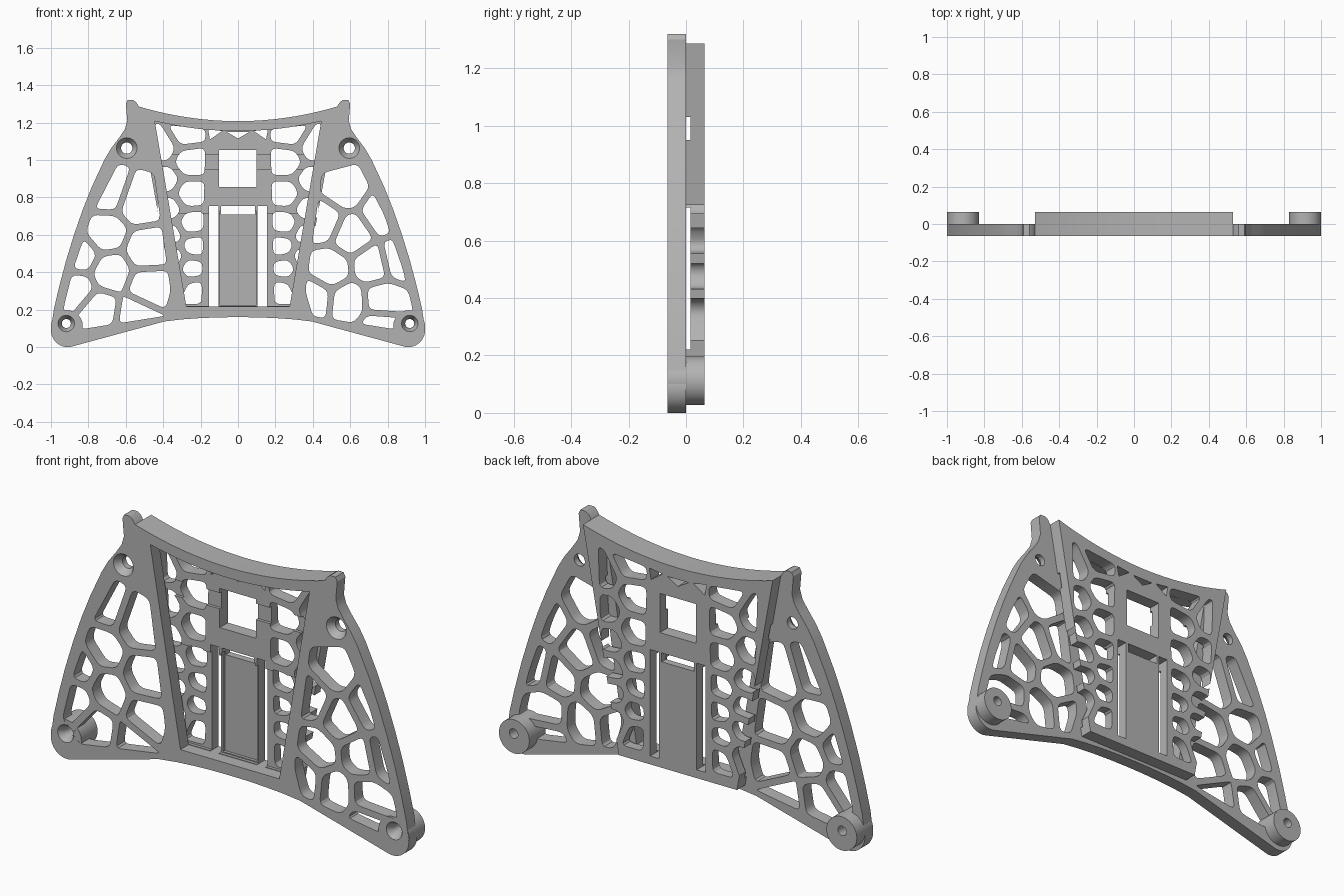
import bpy, bmesh, math
from mathutils import Vector

if "Cube" in bpy.data.objects:
    bpy.data.objects.remove(bpy.data.objects["Cube"])

grey = bpy.data.materials.new("plain grey")
grey.use_nodes = True
grey.diffuse_color = (0.45, 0.45, 0.45, 1)
grey.node_tree.nodes["Principled BSDF"].inputs["Base Color"].default_value = grey.diffuse_color

DEPTH = 0.065   # thickness of each layer
RIB = 0.017     # half width of the web ribs


def loft(bm, rings):
    """Closed solid through rings given as (y, outline in x and z)."""
    loops = [[bm.verts.new((x, y, z)) for x, z in pts] for y, pts in rings]
    for a, b in zip(loops, loops[1:]):
        for i in range(len(a)):
            j = (i + 1) % len(a)
            bm.faces.new((a[i], a[j], b[j], b[i]))
    bm.faces.new(loops[0])
    bm.faces.new(loops[-1])


def prism(bm, pts, y0, y1):
    loft(bm, [(y0, pts), (y1, pts)])


def circle(cx, cz, r, start=0, end=360, n=32):
    angles = [math.radians(start + (end - start) * i / n) for i in range(n)]
    return [(cx + r * math.cos(a), cz + r * math.sin(a)) for a in angles]


def box(x0, x1, z0, z1):
    return [(x0, z0), (x1, z0), (x1, z1), (x0, z1)]


def mirrored(pts):
    return [(-x, z) for x, z in reversed(pts)]


def make(name, bm):
    bmesh.ops.recalc_face_normals(bm, faces=bm.faces)
    mesh = bpy.data.meshes.new(name)
    bm.to_mesh(mesh)
    bm.free()
    mesh.materials.append(grey)
    obj = bpy.data.objects.new(name, mesh)
    bpy.context.collection.objects.link(obj)
    return obj


def cut(obj, bm):
    """Subtract the solids in bm from obj."""
    tool = make("cutter", bm)
    tool.hide_render = True
    mod = obj.modifiers.new("cut", "BOOLEAN")
    mod.operation, mod.solver, mod.object = "DIFFERENCE", "EXACT", tool
    graph = bpy.context.evaluated_depsgraph_get()
    mesh = bpy.data.meshes.new_from_object(obj.evaluated_get(graph))
    obj.modifiers.clear()
    obj.data = mesh
    bpy.data.objects.remove(tool)


def clip(poly, point, normal):
    out = []
    for a, b in zip(poly, poly[1:] + poly[:1]):
        da, db = (a - point).dot(normal), (b - point).dot(normal)
        if da <= 0:
            out.append(a)
        if da * db < 0:
            out.append(a.lerp(b, da / (da - db)))
    return out


def rounded(poly, radius):
    out = []
    for i, p in enumerate(poly):
        ends = []
        for q in (poly[i - 1], poly[(i + 1) % len(poly)]):
            size = (q - p).length
            ends.append(p.lerp(q, min(radius, size * 0.4) / size))
        for t in (0, 0.33, 0.67, 1):
            out.append(tuple(ends[0].lerp(p, t).lerp(p.lerp(ends[1], t), t)))
    return out


def cells(region, seeds, radius=0.03):
    """Rounded web openings, one around each seed, inside a convex region."""
    seeds = [Vector(s) for s in seeds]
    result = []
    for s in seeds:
        poly = [Vector(p) for p in region]
        for o in seeds:
            if o is not s:
                d = (o - s).normalized()
                poly = clip(poly, (s + o) / 2 - d * RIB, d)
        tidy = [p for i, p in enumerate(poly) if (p - poly[i - 1]).length > 0.004]
        if len(tidy) > 2:
            result.append(rounded(tidy, radius))
    return result


def top_edge(x):
    return 1.208 + 0.078 * (x / 0.53) ** 2


# Front frame: winged outline with corner ears and a central opening
half = [(-0.53 * i / 12, top_edge(0.53 * i / 12)) for i in range(1, 13)]
half += [(-0.545, 1.31), (-0.56, 1.32), (-0.59, 1.32), (-0.6, 1.3), (-0.592, 1.21),
         (-0.605, 1.165), (-0.635, 1.12), (-0.68, 1.06), (-0.715, 1.0), (-0.78, 0.86),
         (-0.83, 0.735), (-0.877, 0.6), (-0.92, 0.46), (-0.957, 0.32), (-0.985, 0.2)]
half += circle(-0.91, 0.09, 0.09, 165, 290, 16)
half += [(-0.394, 0.137), (-0.3, 0.148), (-0.2, 0.155), (-0.1, 0.159)]
bm = bmesh.new()
prism(bm, [(0, top_edge(0))] + half + [(0, 0.16)] + mirrored(half), -DEPTH, 0)
front_frame = make("front_frame", bm)

opening = [(-0.276, 0.217), (0.276, 0.217)]
for i in range(17):
    x = 0.445 * (1 - i / 8)
    opening.append((x, 1.155 + 0.053 * (x / 0.445) ** 2))

wing = [(-0.64, 0.98), (-0.78, 0.71), (-0.88, 0.42), (-0.935, 0.2),
        (-0.84, 0.095), (-0.4, 0.165), (-0.36, 0.3), (-0.45, 0.93)]
right_seeds = [(-0.7, 0.83), (-0.53, 0.77), (-0.71, 0.61), (-0.49, 0.52), (-0.68, 0.4),
               (-0.48, 0.32), (-0.85, 0.49), (-0.87, 0.31), (-0.74, 0.2), (-0.55, 0.17)]
left_seeds = [(0.57, 0.85), (0.45, 0.67), (0.61, 0.6), (0.77, 0.71), (0.85, 0.47),
              (0.72, 0.44), (0.49, 0.42), (0.4, 0.26), (0.59, 0.24), (0.77, 0.25),
              (0.76, 0.11)]
bm = bmesh.new()
prism(bm, opening, -0.1, 0.1)
for hole in cells(wing, right_seeds) + cells(mirrored(wing), left_seeds):
    prism(bm, hole, -0.1, 0.1)
cut(front_frame, bm)


def screw_hole(bm, x, z, wide, narrow):
    loft(bm, [(-0.07, circle(x, z, wide)), (-0.03, circle(x, z, narrow)),
              (0.1, circle(x, z, narrow))])


bm = bmesh.new()
for side in (-1, 1):
    screw_hole(bm, side * 0.595, 1.064, 0.059, 0.03)
    screw_hole(bm, side * 0.918, 0.126, 0.047, 0.024)
cut(front_frame, bm)

# Lower corner bosses
for name, side in (("right_boss", -1), ("left_boss", 1)):
    bm = bmesh.new()
    prism(bm, circle(side * 0.915, 0.112, 0.085, n=48), -0.0645, DEPTH)
    boss = make(name, bm)
    bm = bmesh.new()
    screw_hole(bm, side * 0.918, 0.126, 0.047, 0.024)
    cut(boss, bm)

# Back plate: tapered panel with ragged web sides
outline = [(-0.53 * i / 12, top_edge(0.53 * i / 12)) for i in range(1, 13)]
outline += [(-0.33, 0.175), (-0.2, 0.175)]
bm = bmesh.new()
prism(bm, [(0, top_edge(0))] + outline + mirrored(outline), 0, DEPTH)
back_plate = make("back_plate", bm)

side_region = [(-0.445, 1.195), (-0.412, 0.23), (-0.195, 0.23), (-0.173, 1.165)]
side_seeds = [(-0.26, 0.99), (-0.26, 0.815), (-0.25, 0.66), (-0.235, 0.54), (-0.25, 0.42),
              (-0.235, 0.3), (-0.41, 1.07), (-0.39, 0.89), (-0.37, 0.74), (-0.36, 0.6),
              (-0.35, 0.48), (-0.35, 0.35), (-0.28, 1.15)]
bm = bmesh.new()
for hole in cells(side_region, side_seeds):
    prism(bm, hole, -0.1, 0.1)
    prism(bm, mirrored(hole), -0.1, 0.1)
# small openings above the window
corner = [(-0.16, 1.165), (-0.15, 1.11), (-0.085, 1.155)]
prism(bm, corner, -0.1, 0.1)
prism(bm, mirrored(corner), -0.1, 0.1)
prism(bm, [(-0.06, 1.15), (0, 1.115), (0.06, 1.15)], -0.1, 0.1)
# square window, long slots and cross slit
for rect in (box(-0.102, 0.1, 0.855, 1.053), box(-0.155, -0.105, 0.217, 0.755),
             box(0.105, 0.155, 0.217, 0.755), box(-0.09, 0.09, 0.71, 0.755)):
    prism(bm, rect, -0.1, 0.1)
cut(back_plate, bm)

# Clearance gaps behind the frame
bm = bmesh.new()
prism(bm, box(-0.7, 0.7, 0.22, 0.715), -0.02, 0.015)
prism(bm, box(-0.7, 0.7, 0.95, 1.03), -0.02, 0.015)
cut(back_plate, bm)

# Recessed centre tongue
bm = bmesh.new()
prism(bm, box(-0.095, 0.095, 0.225, 0.73), -0.02, 0.03)
cut(back_plate, bm)

# Smooth the curved walls, keep the edges sharp
for obj in bpy.context.collection.objects:
    if obj.type == "MESH" and obj.data.materials and obj.data.materials[0] == grey:
        obj.select_set(True)
        bpy.context.view_layer.objects.active = obj
bpy.ops.object.shade_smooth_by_angle(angle=math.radians(30))
